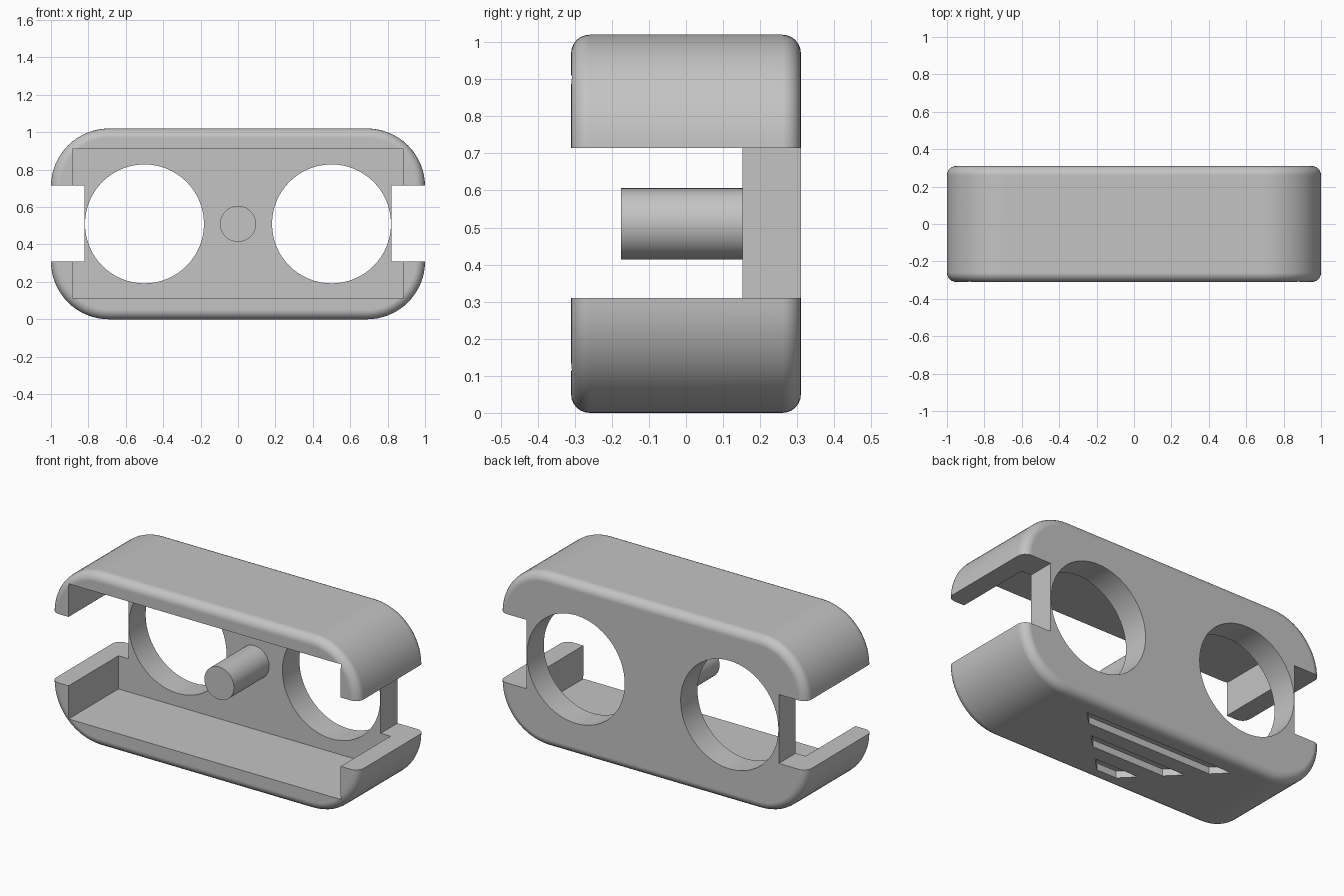
import bpy, bmesh, math
from mathutils import Matrix

if "Cube" in bpy.data.objects:
    bpy.data.objects.remove(bpy.data.objects["Cube"])

HALF_DEPTH, HEIGHT, CORNER, FILLET = 0.31, 1.02, 0.31, 0.05
MID_Z = HEIGHT / 2

grey = bpy.data.materials.new("plain grey")
grey.use_nodes = True
grey.diffuse_color = (0.55, 0.55, 0.55, 1)
grey.node_tree.nodes["Principled BSDF"].inputs["Base Color"].default_value = grey.diffuse_color


def make_object(name, bm):
    bmesh.ops.recalc_face_normals(bm, faces=bm.faces)
    mesh = bpy.data.meshes.new(name)
    bm.to_mesh(mesh)
    bm.free()
    obj = bpy.data.objects.new(name, mesh)
    bpy.context.collection.objects.link(obj)
    mesh.materials.append(grey)
    return obj


def prism(bm, outline, offset):
    """Extrude a flat outline by an offset vector."""
    face = bm.faces.new([bm.verts.new(p) for p in outline])
    new = bmesh.ops.extrude_face_region(bm, geom=[face])["geom"]
    bmesh.ops.translate(bm, vec=offset,
                        verts=[v for v in new if isinstance(v, bmesh.types.BMVert)])


def box(name, x0, x1, y0, y1, z0, z1):
    bm = bmesh.new()
    prism(bm, [(x0, y0, z0), (x1, y0, z0), (x1, y0, z1), (x0, y0, z1)], (0, y1 - y0, 0))
    return make_object(name, bm)


def cylinder(name, x, radius, y0, y1):
    bm = bmesh.new()
    place = Matrix.Translation((x, (y0 + y1) / 2, MID_Z)) @ Matrix.Rotation(math.pi / 2, 4, "X")
    bmesh.ops.create_cone(bm, cap_ends=True, segments=64, radius1=radius,
                          radius2=radius, depth=y1 - y0, matrix=place)
    return make_object(name, bm)


def select_only(obj):
    bpy.ops.object.select_all(action="DESELECT")
    obj.select_set(True)
    bpy.context.view_layer.objects.active = obj


def cut(obj, cutter):
    mod = obj.modifiers.new("cut", "BOOLEAN")
    mod.operation, mod.solver, mod.object = "DIFFERENCE", "EXACT", cutter
    select_only(obj)
    bpy.ops.object.modifier_apply(modifier=mod.name)
    bpy.data.objects.remove(cutter)


def finish(obj):
    select_only(obj)
    bpy.ops.object.shade_smooth_by_angle(angle=math.radians(30))
    obj.modifiers.new("even shading", "WEIGHTED_NORMAL").keep_sharp = True


# Rounded shell with filleted front and back rims
outline = []
for quarter, (sx, sz) in enumerate([(1, 1), (-1, 1), (-1, -1), (1, -1)]):
    for step in range(17):
        a = math.pi / 2 * (quarter + step / 16)
        outline.append((sx * (1 - CORNER) + CORNER * math.cos(a), -HALF_DEPTH,
                        MID_Z + sz * (MID_Z - CORNER) + CORNER * math.sin(a)))
bm = bmesh.new()
prism(bm, outline, (0, 2 * HALF_DEPTH, 0))
rims = [e for e in bm.edges if abs(e.verts[0].co.y - e.verts[1].co.y) < 0.001]
bmesh.ops.bevel(bm, geom=rims, offset=FILLET, segments=6, profile=0.5, affect="EDGES")
shell = make_object("shell", bm)

# Open front cavity
cut(shell, box("cavity_cutter", -0.885, 0.885, -0.5, 0.153, 0.115, 0.91))

# Side notches and round back openings
for side in (-1, 1):
    inner, outer = sorted((side * 0.821, side * 1.2))
    cut(shell, box("notch_cutter", inner, outer, -0.5, 0.5, 0.31, 0.715))
    cut(shell, cylinder("hole_cutter", side * 0.5, 0.318, 0, 0.5))

# Three shrinking grooves with slanted ends under the base
for half, y in ((0.485, 0.20), (0.315, 0.03), (0.145, -0.14)):
    w = 0.08
    bm = bmesh.new()
    prism(bm, [(-half, y, -0.1), (half, y, -0.1), (half - w, y - w, -0.1),
               (w - half, y - w, -0.1)], (0, 0, 0.14))
    cut(shell, make_object("groove_cutter", bm))
finish(shell)

# Central peg on the back wall
finish(cylinder("peg", 0, 0.096, -0.175, 0.16))
